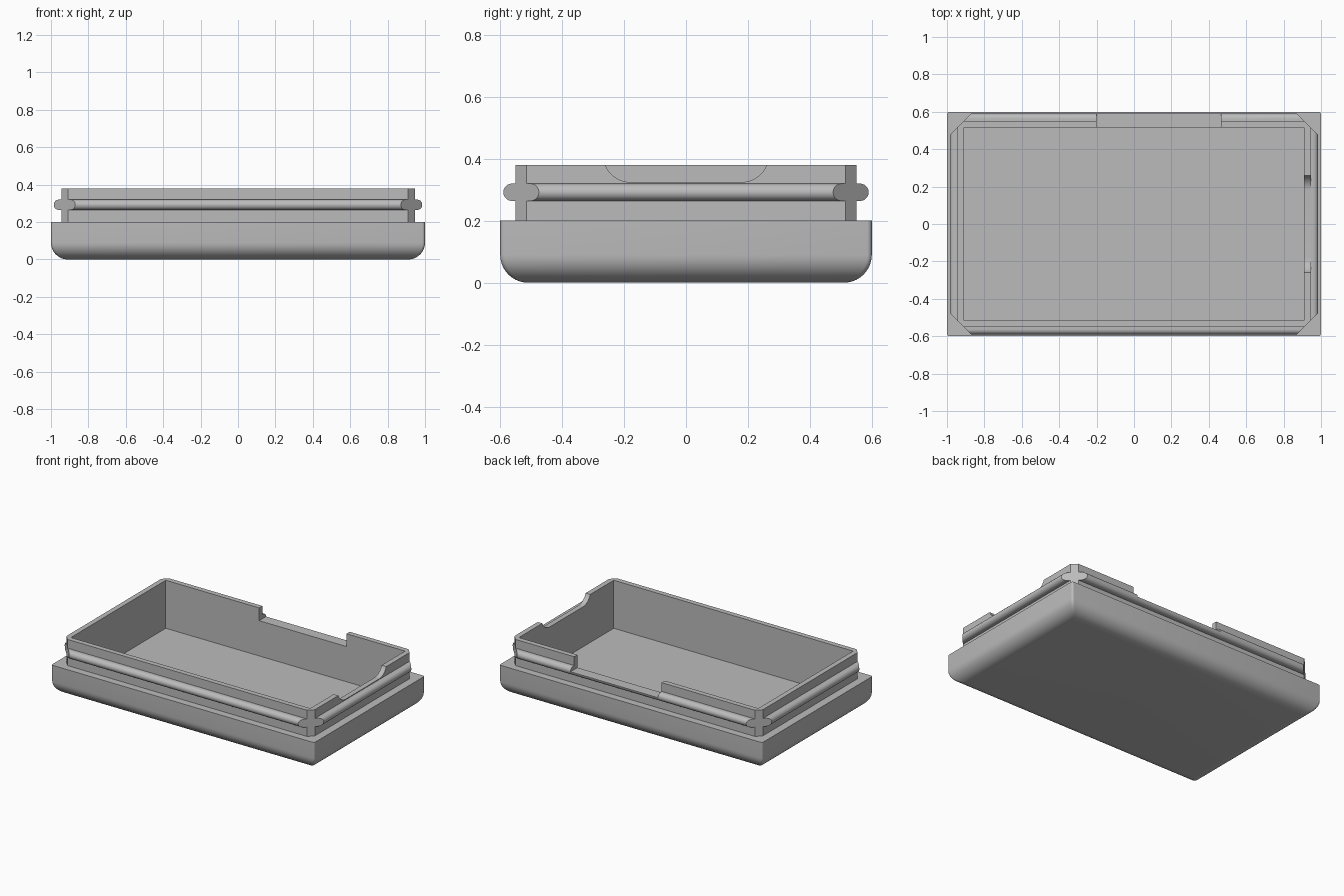
import bpy, bmesh, math

if "Cube" in bpy.data.objects:
    bpy.data.objects.remove(bpy.data.objects["Cube"], do_unlink=True)

grey = bpy.data.materials.new("plain grey")
grey.use_nodes = True
color = (0.5, 0.5, 0.5, 1)
grey.diffuse_color = color
grey.node_tree.nodes["Principled BSDF"].inputs["Base Color"].default_value = color

FLOOR, BASE_TOP, RIM_TOP = 0.05, 0.2, 0.38
RIM_X, RIM_Y, WALL = 0.945, 0.55, 0.035
RAIL_Z, RAIL_R = 0.292, 0.028


def loft(name, rings):
    """Closed solid through a stack of equal point rings."""
    bm = bmesh.new()
    loops = [[bm.verts.new(p) for p in ring] for ring in rings]
    n = len(loops[0])
    for low, high in zip(loops, loops[1:]):
        for i in range(n):
            j = (i + 1) % n
            bm.faces.new((low[i], low[j], high[j], high[i]))
    bm.faces.new(loops[0][::-1])
    bm.faces.new(loops[-1])
    bmesh.ops.recalc_face_normals(bm, faces=bm.faces)
    mesh = bpy.data.meshes.new(name)
    bm.to_mesh(mesh)
    bm.free()
    mesh.materials.append(grey)
    obj = bpy.data.objects.new(name, mesh)
    bpy.context.collection.objects.link(obj)
    return obj


def rectangle(hx, hy, z):
    return [(-hx, -hy, z), (hx, -hy, z), (hx, hy, z), (-hx, hy, z)]


def rounded_rectangle(hx, hy, z, r, steps=5):
    ring = []
    for k, (sx, sy) in enumerate([(1, 1), (-1, 1), (-1, -1), (1, -1)]):
        for i in range(steps + 1):
            a = math.pi / 2 * (k + i / steps)
            ring.append((sx * (hx - r) + r * math.cos(a),
                         sy * (hy - r) + r * math.sin(a), z))
    return ring


def box(name, x0, x1, y0, y1, z0, z1):
    return loft(name, [[(x0, y0, z), (x1, y0, z), (x1, y1, z), (x0, y1, z)]
                       for z in (z0, z1)])


def cut(obj, cutter, operation="DIFFERENCE"):
    """Apply a boolean and discard the cutter."""
    cutter.hide_render = True
    mod = obj.modifiers.new("cut", "BOOLEAN")
    mod.operation, mod.solver, mod.object = operation, "EXACT", cutter
    bpy.context.view_layer.objects.active = obj
    bpy.ops.object.modifier_apply(modifier=mod.name)
    bpy.data.objects.remove(cutter, do_unlink=True)


def cavity():
    return box("cavity", WALL - RIM_X, RIM_X - WALL, WALL - RIM_Y, RIM_Y - WALL,
               FLOOR, 1)


def smooth(obj):
    bpy.ops.object.select_all(action="DESELECT")
    obj.select_set(True)
    bpy.context.view_layer.objects.active = obj
    bpy.ops.object.shade_smooth_by_angle(angle=math.radians(30))


# Tray base with rounded lower edges
R = 0.09
rings = []
for i in range(11):
    a = math.pi / 2 * i / 10
    inset = R * (1 - math.sin(a))
    rings.append(rounded_rectangle(1 - inset, 0.6 - inset, R * (1 - math.cos(a)), 0.015))
rings.append(rounded_rectangle(1, 0.6, BASE_TOP, 0.015))
base = loft("tray_base", rings)
cut(base, cavity())
smooth(base)

# Upper rim with a half-round rail, as offset and height steps
profile = [(0, BASE_TOP), (0, RAIL_Z - RAIL_R)]
for i in range(15):
    a = math.pi * (i / 14 - 0.5)
    profile.append((0.012 + RAIL_R * math.cos(a), RAIL_Z + RAIL_R * math.sin(a)))
profile += [(0, RAIL_Z + RAIL_R), (0, RIM_TOP)]
rim = loft("rim_with_rail", [rectangle(RIM_X + d, RIM_Y + d, z) for d, z in profile])

# Diagonal corner cuts
REACH = RIM_X + RIM_Y - WALL
outline = []
for sx, sy in [(1, 1), (-1, 1), (-1, -1), (1, -1)]:
    pair = [(sx, sy * (REACH - 1)), (sx * (REACH - 0.6), sy * 0.6)]
    outline += pair if sx * sy > 0 else pair[::-1]
cut(rim, loft("corner_trimmer", [[(x, y, z) for x, y in outline] for z in (0.1, 0.5)]),
    "INTERSECT")
cut(rim, cavity())

# Square opening in the back wall, down to the middle of the rail
cut(rim, box("back_opening", -0.2, 0.465, 0.4, 0.8, RAIL_Z, 0.6))

# Scooped opening in the left wall
SCOOP = 0.086
half = [(0.18 + SCOOP * math.sin(a), 0.325 + SCOOP * (1 - math.cos(a)))
        for a in (math.radians(90) * i / 12 for i in range(13))]
shape = half + [(-y, z) for y, z in reversed(half)]
cut(rim, loft("scoop", [[(x, y, z) for y, z in shape] for x in (0.8, 1.1)]))
smooth(rim)
